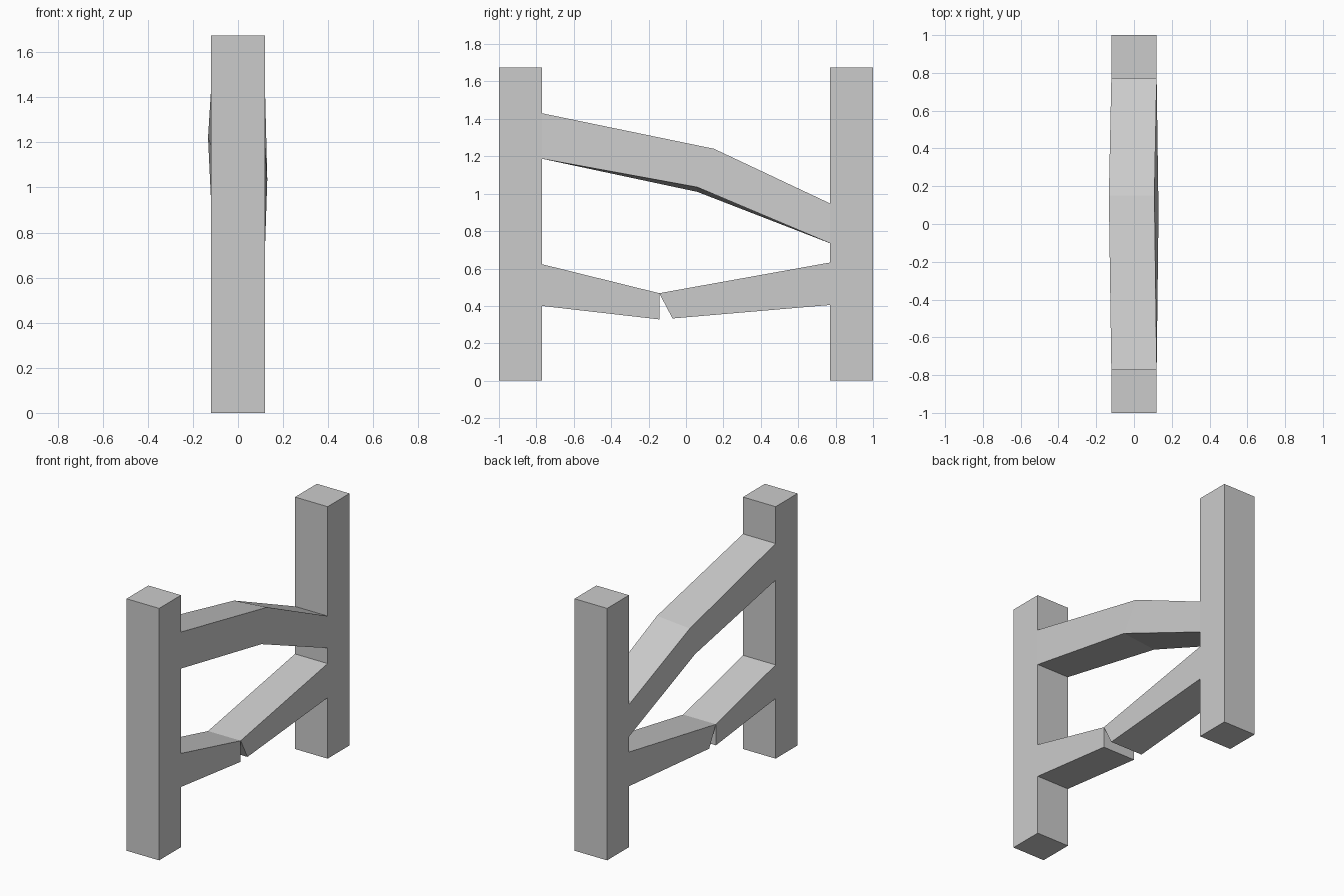
import bpy

if "Cube" in bpy.data.objects:
    bpy.data.objects.remove(bpy.data.objects["Cube"])

W = 0.12  # half width of the timber


def loft(name, sections):
    """Skin a run of four-cornered sections and cap both ends."""
    verts = [p for s in sections for p in s]
    faces = [(3, 2, 1, 0)]
    for k in range(0, 4 * (len(sections) - 1), 4):
        for i in range(4):
            j = (i + 1) % 4
            faces.append((k + i, k + j, k + 4 + j, k + 4 + i))
    n = len(verts)
    faces.append((n - 4, n - 3, n - 2, n - 1))
    mesh = bpy.data.meshes.new(name)
    mesh.from_pydata(verts, [], faces)
    mesh.update()
    obj = bpy.data.objects.new(name, mesh)
    bpy.context.collection.objects.link(obj)
    return obj


def section(bottom, top):
    """Straight section from (y, z) bottom and top points."""
    (yb, zb), (yt, zt) = bottom, top
    return [(-W, yb, zb), (-W, yt, zt), (W, yt, zt), (W, yb, zb)]


# Posts
for name, y in (("front_post", -0.885), ("back_post", 0.885)):
    bpy.ops.mesh.primitive_cube_add(size=1, location=(0, y, 0.8375))
    post = bpy.context.object
    post.name = name
    post.scale = (2 * W, 0.23, 1.675)

# Bent upper rail, with a slightly twisted middle section
twisted = [(-0.11, 0.06, 1.01), (-0.133, 0.15, 1.22),
           (0.108, 0.15, 1.24), (0.13, 0.06, 1.035)]
loft("upper_rail", [section((-0.77, 1.187), (-0.77, 1.43)),
                    twisted,
                    section((0.77, 0.735), (0.77, 0.948))])

# Broken lower rail, the halves meeting along the top edge of the crack
loft("lower_rail_front", [section((-0.77, 0.40), (-0.77, 0.623)),
                          section((-0.143, 0.328), (-0.143, 0.468))])
loft("lower_rail_back", [section((-0.072, 0.333), (-0.143, 0.468)),
                         section((0.77, 0.405), (0.77, 0.632))])
